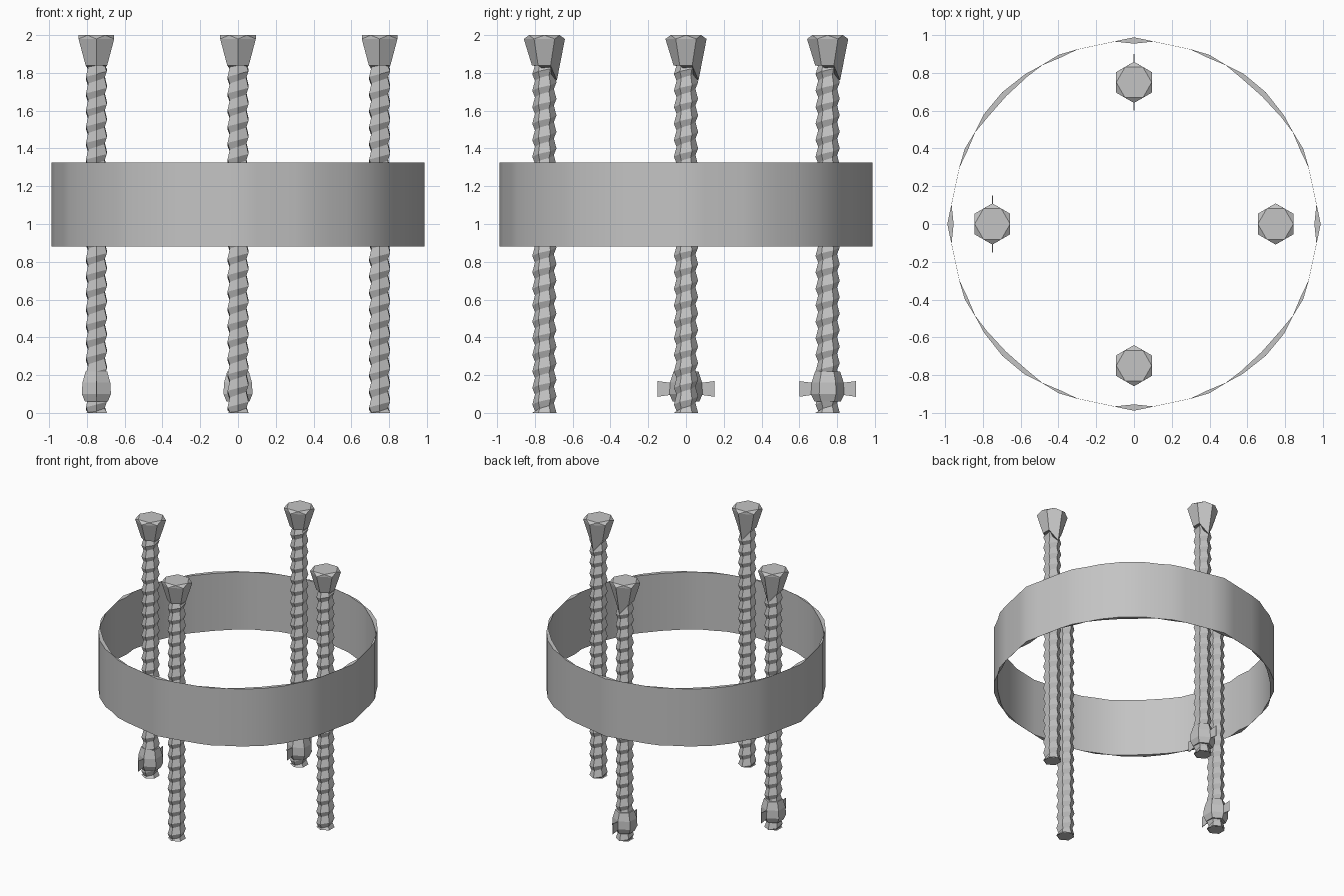
import bpy
from math import radians, sin, cos, pi

cube = bpy.data.objects.get("Cube")
if cube:
    bpy.data.objects.remove(cube, do_unlink=True)

GREY = (0.55, 0.55, 0.55, 1)
mat = bpy.data.materials.new("steel grey")
mat.use_nodes = True
mat.diffuse_color = GREY
mat.node_tree.nodes["Principled BSDF"].inputs["Base Color"].default_value = GREY


def make(name, verts, faces, loc=(0, 0, 0)):
    mesh = bpy.data.meshes.new(name)
    mesh.from_pydata(verts, [], faces)
    mesh.validate()
    mesh.materials.append(mat)
    obj = bpy.data.objects.new(name, mesh)
    obj.location = loc
    bpy.context.collection.objects.link(obj)
    return obj


def hexagon(r, z, turn=0.0):
    return [(r * cos(turn + pi / 2 + i * pi / 3), r * sin(turn + pi / 2 + i * pi / 3), z)
            for i in range(6)]


def bridge(a, b, n):
    return [(a + i, a + (i + 1) % n, b + (i + 1) % n, b + i) for i in range(n)]


def shaft(name, loc, top=1.84, pitch=0.0875):
    # Six-sided helical thread, cut flat at both ends
    verts, faces = [], []
    count = int(6 * top / pitch) + 14
    clamp = lambda z: min(max(z, 0), top)
    for k in range(count):
        a = pi / 2 + k * pi / 3
        z = pitch * (k / 6 - 1)
        verts.append((0.064 * cos(a), 0.064 * sin(a), clamp(z)))
        verts.append((0.05 * cos(a), 0.05 * sin(a), clamp(z + pitch * 0.6)))
    for k in range(count - 7):
        o, i = 2 * k, 2 * k + 1
        faces.append((o, o + 2, i + 2, i))
        faces.append((i, i + 2, o + 14, o + 12))
    base = len(verts)
    verts += hexagon(0.06, 0) + hexagon(0.06, top)
    faces += [tuple(range(base + 5, base - 1, -1)), tuple(range(base + 6, base + 12))]
    return make(name, verts, faces, loc)


def head(name, loc):
    # Flared six-sided head whose neck runs further down on the back
    neck = [(x, y, 1.76 if y > 0.04 else 1.84) for x, y, z in hexagon(0.066, 0)]
    verts = neck + hexagon(0.109, 1.98) + hexagon(0.094, 2.0, pi / 6)
    faces = bridge(0, 6, 6) + [tuple(range(5, -1, -1)), tuple(range(12, 18))]
    for i in range(6):
        j = (i + 1) % 6
        faces += [(6 + i, 6 + j, 12 + i), (6 + j, 12 + j, 12 + i)]
    return make(name, verts, faces, loc)


def wing_nut(name, loc):
    # Tapered six-sided body
    verts = hexagon(0.07, 0.06) + hexagon(0.089, 0.1) + hexagon(0.085, 0.16) + hexagon(0.066, 0.22)
    faces = bridge(0, 6, 6) + bridge(6, 12, 6) + bridge(12, 18, 6)
    faces += [tuple(range(5, -1, -1)), tuple(range(18, 24))]
    make(name + "_body", verts, faces, loc)
    # Thin wings on both sides
    verts, faces = [], []
    for s in (-1, 1):
        b = len(verts)
        for x in (-0.002, 0.002):
            verts += [(x, s * 0.05, 0.1), (x, s * 0.15, 0.085),
                      (x, s * 0.15, 0.168), (x, s * 0.05, 0.155)]
        faces += bridge(b, b + 4, 4) + [(b, b + 3, b + 2, b + 1), (b + 4, b + 5, b + 6, b + 7)]
        if s < 0:
            faces = [f[::-1] for f in faces]
    make(name + "_wings", verts, faces, loc)


# Four screws, two of them carrying wing nuts
for side, x, y, nut in (("front", 0, -0.75, False), ("back", 0, 0.75, True),
                        ("right", -0.75, 0, True), ("left", 0.75, 0, False)):
    shaft(side + "_screw_shaft", (x, y, 0))
    head(side + "_screw_head", (x, y, 0))
    if nut:
        wing_nut(side + "_wing_nut", (x, y, 0))

# Thin band whose wall pinches closed between bulges
quarter = [(0, .016), (6, 0), (18, 0), (24, .008), (30, 0), (36, .008),
           (45, .014), (54, .012), (60, 0), (66, .008), (72, 0), (84, 0)]
ring = [(radians(a + 90 * q), t) for q in range(4) for a, t in quarter]
n = len(ring)
verts = []
for sign, z in ((1, 0.88), (1, 1.325), (-1, 1.325), (-1, 0.88)):
    for a, t in ring:
        r = 0.972 + sign * (t + 0.0008)
        verts.append((r * cos(a), r * sin(a), z))
faces = [f for k in range(4) for f in bridge(k * n, (k + 1) % 4 * n, n)]
band = make("ring_band", verts, faces)
bpy.ops.object.select_all(action="DESELECT")
band.select_set(True)
bpy.context.view_layer.objects.active = band
bpy.ops.object.shade_smooth_by_angle(angle=radians(35))
